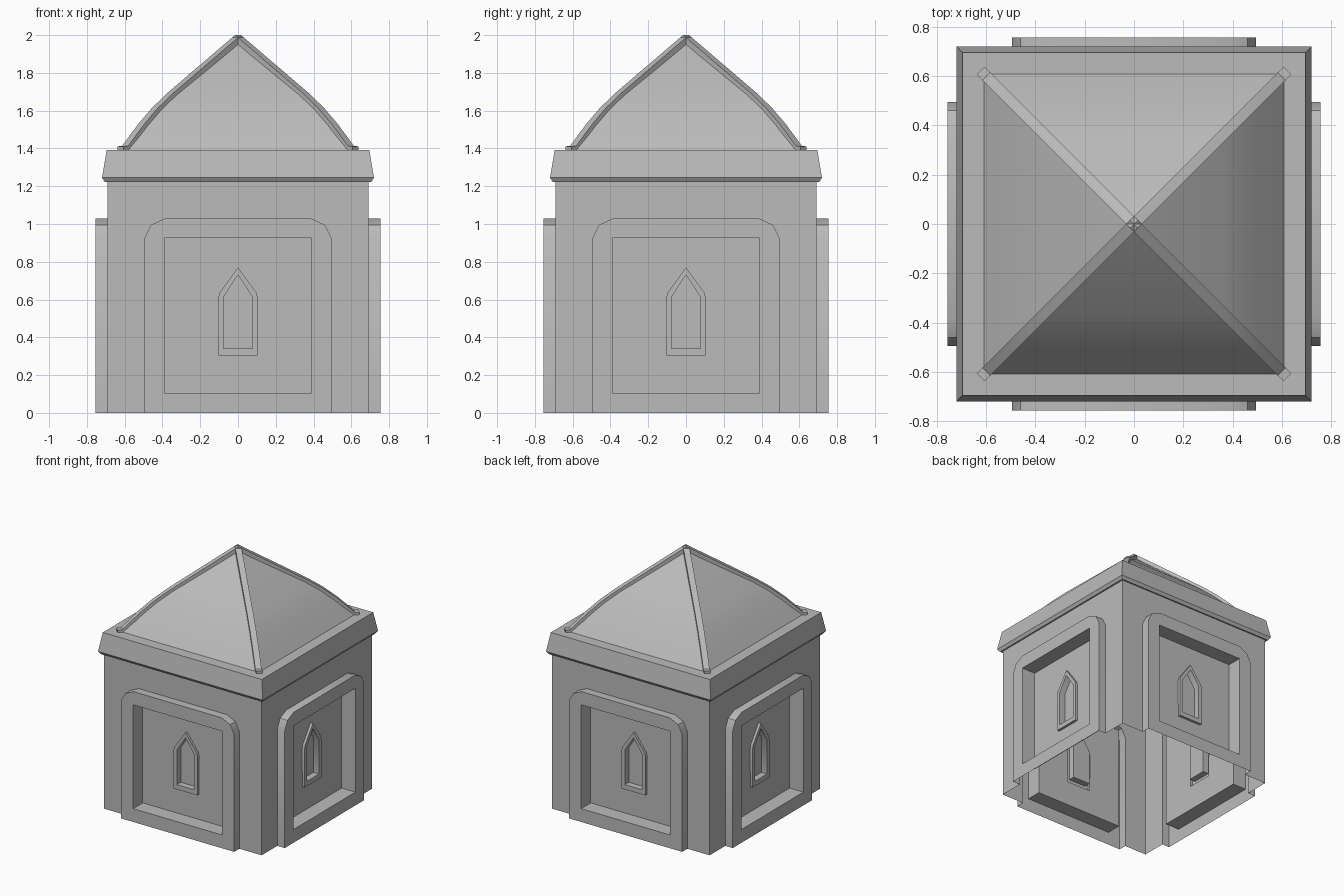
import bpy, bmesh, math
from mathutils import Matrix, Vector

cube = bpy.data.objects.get("Cube")
if cube:
    bpy.data.objects.remove(cube, do_unlink=True)

stone = bpy.data.materials.new("grey_stone")
stone.use_nodes = True
GREY = (0.5, 0.5, 0.5, 1)
stone.diffuse_color = GREY
stone.node_tree.nodes["Principled BSDF"].inputs["Base Color"].default_value = GREY


def finish(bm, name):
    """Weld, orient and shade a mesh, then link it to the scene."""
    bmesh.ops.remove_doubles(bm, verts=bm.verts, dist=0.0005)
    bmesh.ops.recalc_face_normals(bm, faces=bm.faces)
    mesh = bpy.data.meshes.new(name)
    bm.to_mesh(mesh)
    bm.free()
    ob = bpy.data.objects.new(name, mesh)
    mesh.materials.append(stone)
    bpy.context.collection.objects.link(ob)
    bpy.ops.object.select_all(action="DESELECT")
    ob.select_set(True)
    bpy.context.view_layer.objects.active = ob
    bpy.ops.object.shade_smooth_by_angle(angle=math.radians(35))
    return ob


def add_face(bm, points):
    bm.faces.new([bm.verts.new(p) for p in points])


def spin_copies(bm):
    """Repeat the geometry on all four sides."""
    source = bm.verts[:] + bm.edges[:] + bm.faces[:]
    for k in range(1, 4):
        new = bmesh.ops.duplicate(bm, geom=source)["geom"]
        bmesh.ops.rotate(bm, verts=[v for v in new if isinstance(v, bmesh.types.BMVert)],
                         matrix=Matrix.Rotation(k * math.pi / 2, 3, "Z"))


def square_shell(name, profile):
    """Sweep a (half size, height) profile around a square."""
    bm = bmesh.new()
    for (r0, z0), (r1, z1) in zip(profile, profile[1:]):
        pts = [(-r0, -r0, z0), (r0, -r0, z0), (r1, -r1, z1)]
        if r1 > 0:
            pts.append((-r1, -r1, z1))
        add_face(bm, pts)
    spin_copies(bm)
    return finish(bm, name)


# Half outlines of one side, (x, z), each from top centre to bottom centre
wall = [(0, 1.225), (0.69, 1.225), (0.69, 0)]
arch = [(0, 1.03), (0.385, 1.03), (0.46, 0.995), (0.495, 0.925), (0.495, 0)]
recess = [(0, 0.925), (0.388, 0.925), (0.388, 0.105), (0, 0.105)]
window_rim = [(0, 0.77), (0.098, 0.635), (0.106, 0.6), (0.104, 0.303), (0, 0.303)]
window_hole = [(0, 0.73), (0.076, 0.615), (0.076, 0.34), (0, 0.34)]

WALL, FRAME, PANEL, RIM, NICHE = 0.69, 0.755, 0.635, 0.655, 0.605


def flat(bm, outer, inner, depth):
    add_face(bm, [(x, -depth, z) for x, z in outer + inner[::-1]])


def reveal(bm, outline, d0, d1):
    for (xa, za), (xb, zb) in zip(outline, outline[1:]):
        add_face(bm, [(xa, -d0, za), (xb, -d0, zb), (xb, -d1, zb), (xa, -d1, za)])


# Walls with raised arched frames, sunken panels and pointed windows, open below
bm = bmesh.new()
flat(bm, wall, arch, WALL)
reveal(bm, arch, WALL, FRAME)
flat(bm, arch + [(0, 0)], recess, FRAME)
reveal(bm, recess, FRAME, PANEL)
flat(bm, recess, window_rim, PANEL)
reveal(bm, window_rim, PANEL, RIM)
flat(bm, window_rim, window_hole, RIM)
reveal(bm, window_hole, RIM, NICHE)
flat(bm, window_hole, [], NICHE)
half = bm.verts[:] + bm.edges[:] + bm.faces[:]
bmesh.ops.mirror(bm, geom=half, axis="X", merge_dist=0.0005)
spin_copies(bm)
finish(bm, "walls")

# Cornice and domed roof
square_shell("cornice", [(0.69, 1.225), (0.705, 1.222), (0.72, 1.245),
                         (0.695, 1.392), (0.605, 1.392)])
roof = [(0.61, 1.39), (0.51, 1.52), (0.44, 1.602), (0.36, 1.68), (0, 1.975)]
square_shell("roof", roof)

# Ribs along the four roof hips, each with a small foot
path = [(0.622, 1.411), (0.598, 1.413)] + [(r, z + 0.012) for r, z in roof[1:-1]] + [(0, 2.0)]
side = Vector((1, -1, 0)) * 0.016
bm = bmesh.new()
rings = []
for r, z in path:
    top, low = Vector((r, r, z)), Vector((r, r, max(z - 0.035, 1.39)))
    rings.append([bm.verts.new(p) for p in (top - side, top + side, low + side, low - side)])
for a, b in zip(rings, rings[1:]):
    for i in range(4):
        j = (i + 1) % 4
        bm.faces.new((a[i], a[j], b[j], b[i]))
bm.faces.new(rings[0])
bm.faces.new(rings[-1][::-1])
spin_copies(bm)
finish(bm, "roof_ribs")
